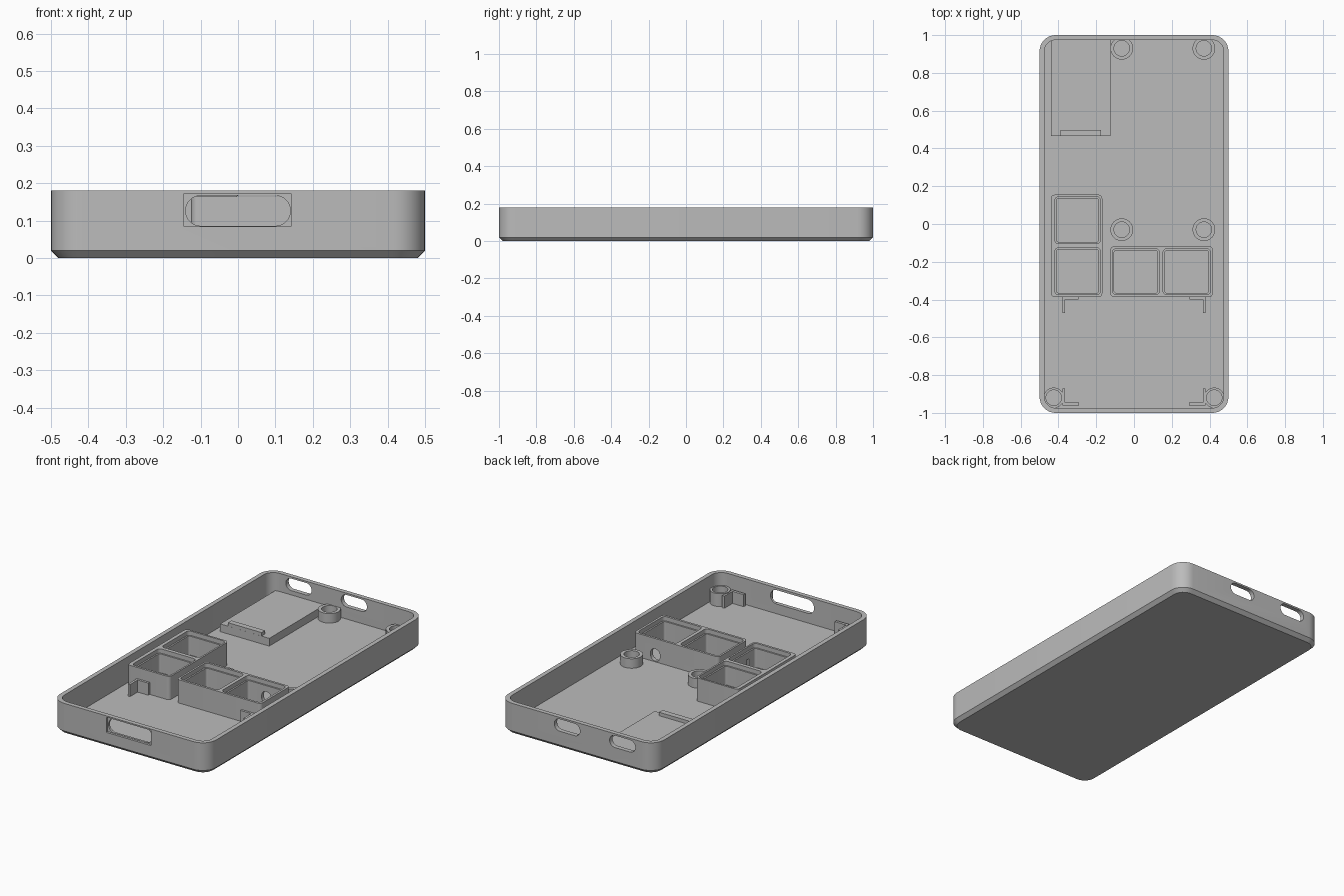
import bpy, bmesh, math
from mathutils import Vector

if "Cube" in bpy.data.objects:
    bpy.data.objects.remove(bpy.data.objects["Cube"])

grey = bpy.data.materials.new("light_grey")
grey.diffuse_color = (0.5, 0.5, 0.5, 1)
grey.use_nodes = True
grey.node_tree.nodes["Principled BSDF"].inputs["Base Color"].default_value = grey.diffuse_color


def ring(x0, x1, y0, y1, z, r, seg=8):
    """Rounded rectangle outline at height z."""
    if r <= 0:
        return [Vector(p) for p in ((x1, y1, z), (x0, y1, z), (x0, y0, z), (x1, y0, z))]
    pts = []
    for k, (cx, cy) in enumerate(((x1 - r, y1 - r), (x0 + r, y1 - r),
                                  (x0 + r, y0 + r), (x1 - r, y0 + r))):
        for i in range(seg + 1):
            a = math.pi / 2 * (k + i / seg)
            pts.append(Vector((cx + r * math.cos(a), cy + r * math.sin(a), z)))
    return pts


def circle(x, y, z, r, n=32):
    return [Vector((x + r * math.cos(2 * math.pi * i / n),
                    y + r * math.sin(2 * math.pi * i / n), z)) for i in range(n)]


def loft(name, rings):
    """Skin a stack of matching outlines and cap both ends."""
    bm = bmesh.new()
    vr = [[bm.verts.new(p) for p in r] for r in rings]
    n = len(vr[0])
    for a, b in zip(vr, vr[1:]):
        for i in range(n):
            j = (i + 1) % n
            bm.faces.new((a[i], a[j], b[j], b[i]))
    bm.faces.new(vr[0][::-1])
    bm.faces.new(vr[-1])
    bmesh.ops.remove_doubles(bm, verts=bm.verts, dist=1e-5)
    bmesh.ops.recalc_face_normals(bm, faces=bm.faces)
    me = bpy.data.meshes.new(name)
    bm.to_mesh(me)
    bm.free()
    me.materials.append(grey)
    ob = bpy.data.objects.new(name, me)
    bpy.context.collection.objects.link(ob)
    return ob


def prism(name, x0, x1, y0, y1, z0, z1, r=0):
    return loft(name, [ring(x0, x1, y0, y1, z, r) for z in (z0, z1)])


def slot(x0, x1, z0, z1, y0, y1, r):
    """Cutter running along y with a rounded outline in x and z."""
    return loft("cutter", [[Vector((p.x, y, p.y)) for p in ring(x0, x1, z0, z1, 0, r)]
                           for y in (y0, y1)])


def cut(ob, cutters):
    for c in cutters:
        m = ob.modifiers.new("cut", 'BOOLEAN')
        m.operation = 'DIFFERENCE'
        m.solver = 'EXACT'
        m.object = c
    dg = bpy.context.evaluated_depsgraph_get()
    me = bpy.data.meshes.new_from_object(ob.evaluated_get(dg))
    ob.modifiers.clear()
    ob.data = me
    for c in cutters:
        bpy.data.objects.remove(c)


FLOOR, SINK = 0.03, 0.02

# Open tray with a chamfered bottom edge
tray = loft("tray", [
    ring(-0.48, 0.48, -0.98, 0.98, 0, 0.065),
    ring(-0.5, 0.5, -1, 1, 0.02, 0.085),
    ring(-0.5, 0.5, -1, 1, 0.18, 0.085),
    ring(-0.474, 0.474, -0.974, 0.974, 0.18, 0.059),
    ring(-0.474, 0.474, -0.974, 0.974, FLOOR, 0.059)])
# Front port (square recess, pill opening) and two pill ports at the back
cut(tray, [
    slot(-0.145, 0.142, 0.084, 0.172, -1.05, -0.987, 0),
    slot(-0.14, 0.14, 0.086, 0.167, -1.05, -0.93, 0.04),
    slot(-0.02, 0.145, 0.1, 0.17, 0.93, 1.05, 0.0345),
    slot(-0.375, -0.21, 0.1, 0.17, 0.93, 1.05, 0.0345)])

# Screw bosses
for label, x, y, ro, h in (("back_left", -0.065, 0.93, 0.06, 0.085),
                           ("back_right", 0.37, 0.93, 0.06, 0.085),
                           ("middle_left", -0.065, -0.03, 0.06, 0.085),
                           ("middle_right", 0.37, -0.03, 0.06, 0.085),
                           ("front_left", -0.425, -0.92, 0.054, 0.105),
                           ("front_right", 0.425, -0.92, 0.054, 0.105)):
    loft("boss_" + label, [circle(x, y, SINK, ro), circle(x, y, h, ro),
                           circle(x, y, h, 0.041), circle(x, y, FLOOR + 0.001, 0.041)])

# Raised board platform with a stop lip
prism("board_platform", -0.44, -0.125, 0.465, 0.985, SINK, 0.075)
prism("platform_lip", -0.39, -0.175, 0.4655, 0.498, 0.07, 0.095)


# Button housings: each cell is a well with a wider rim at the top
def cells(spans):
    out = []
    for x0, x1, y0, y1 in spans:
        out.append(prism("cutter", x0, x1, y0, y1, FLOOR + 0.001, 0.3, 0.012))
        e = 0.009
        out.append(prism("cutter", x0 - e, x1 + e, y0 - e, y1 + e, 0.14, 0.3, 0.02))
    return out


TOP = 0.165
left = prism("button_housing_left", -0.44, -0.168, -0.387, 0.155, SINK, TOP, 0.02)
cut(left, cells([(-0.41, -0.187, -0.365, -0.135), (-0.41, -0.187, -0.095, 0.135)])
    + [prism("cutter", -0.25, -0.15, -0.308, -0.294, 0.04, 0.1)])
right = prism("button_housing_right", -0.125, 0.417, -0.387, -0.118, SINK, TOP, 0.02)
cut(right, cells([(-0.105, 0.125, -0.365, -0.14), (0.163, 0.395, -0.365, -0.14)])
    + [prism("cutter", -0.15, -0.05, -0.308, -0.294, 0.04, 0.1),
       slot(0.25, 0.31, 0.035, 0.105, -0.2, -0.08, 0.028)])

# L-shaped battery retainers, mirrored left and right
for side, s in (("left", -1), ("right", 1)):
    def leg(name, xa, xb, y0, y1):
        prism(name + "_" + side, min(s * xa, s * xb), max(s * xa, s * xb), y0, y1, SINK, 0.1)
    leg("retainer_rear_cross", 0.295, 0.378, -0.4, -0.386)
    leg("retainer_rear_leg", 0.364, 0.378, -0.47, -0.4)
    leg("retainer_front_cross", 0.292, 0.378, -0.962, -0.946)
    leg("retainer_front_leg", 0.364, 0.378, -0.946, -0.872)

# Smooth the rounded corners while keeping crisp edges
for ob in bpy.context.scene.objects:
    ob.select_set(True)
bpy.context.view_layer.objects.active = tray
bpy.ops.object.shade_smooth_by_angle(angle=math.radians(30))
